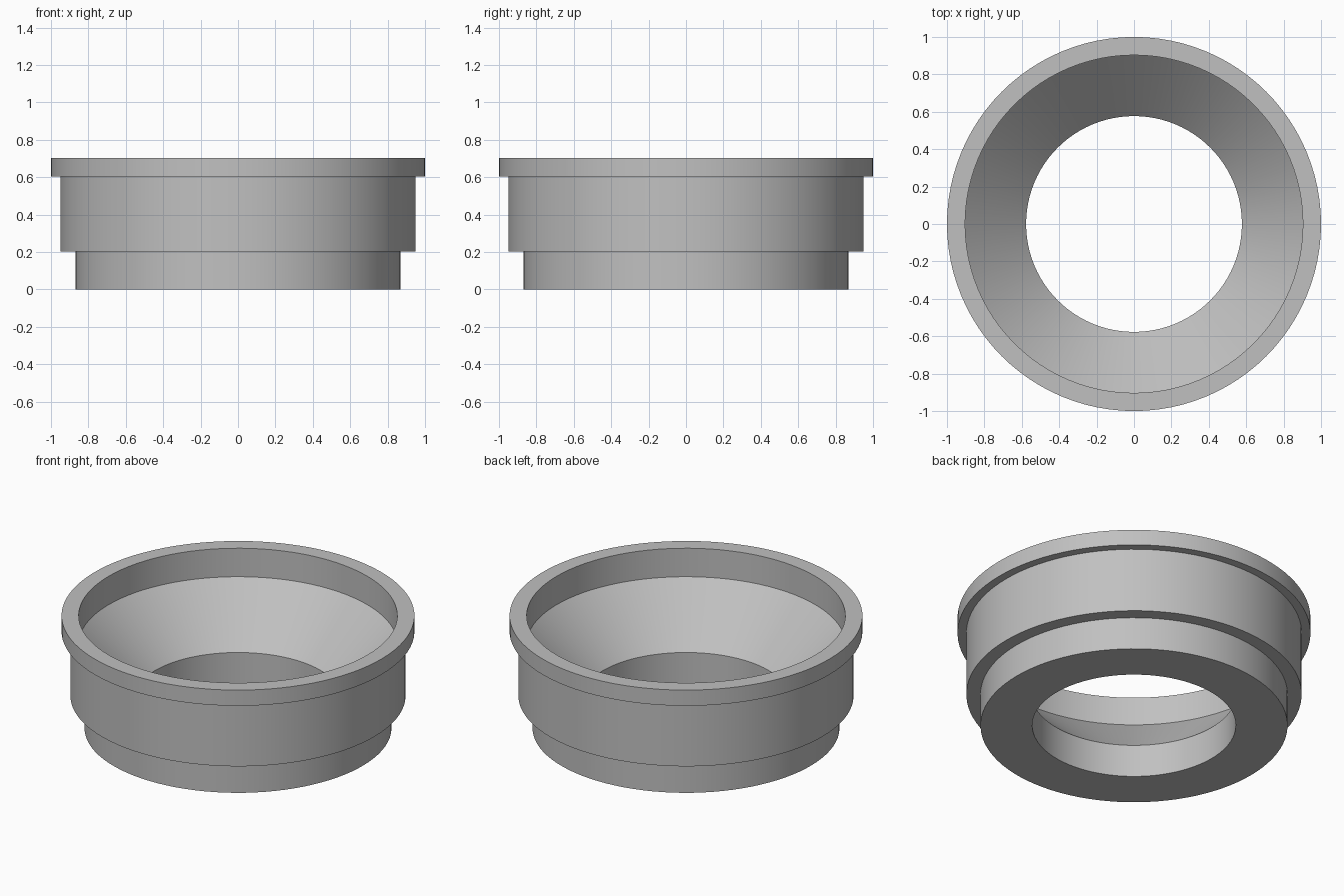
import bpy
import bmesh
import math
from mathutils import Matrix

cube = bpy.data.objects.get("Cube")
if cube:
    bpy.data.objects.remove(cube, do_unlink=True)

SEGMENTS = 96

# Single grey finish
grey = bpy.data.materials.new("plain grey")
grey.use_nodes = True
colour = (0.53, 0.53, 0.53, 1.0)
grey.diffuse_color = colour
grey.node_tree.nodes["Principled BSDF"].inputs["Base Color"].default_value = colour


def lathe(name, profile, material):
    """Revolve a closed (radius, height) profile about the z axis."""
    bm = bmesh.new()
    rings = []
    for i in range(SEGMENTS):
        turn = Matrix.Rotation(math.tau * i / SEGMENTS, 3, "Z")
        rings.append([bm.verts.new(turn @ Matrix.Identity(3).col[0] * r) for r, z in profile])
        for vert, (r, z) in zip(rings[-1], profile):
            vert.co.z = z
    count = len(profile)
    for i, ring in enumerate(rings):
        following = rings[(i + 1) % SEGMENTS]
        for j in range(count):
            k = (j + 1) % count
            bm.faces.new((ring[j], following[j], following[k], ring[k]))
    bmesh.ops.recalc_face_normals(bm, faces=bm.faces)
    mesh = bpy.data.meshes.new(name)
    bm.to_mesh(mesh)
    bm.free()
    mesh.materials.append(material)
    obj = bpy.data.objects.new(name, mesh)
    bpy.context.collection.objects.link(obj)
    return obj


# Stepped outer wall, flat rim, then the funnel bore
profile = [
    (0.87, 0.0), (0.87, 0.203), (0.95, 0.203), (0.95, 0.605),
    (1.0, 0.605), (1.0, 0.703),
    (0.903, 0.703), (0.903, 0.525), (0.577, 0.203), (0.577, 0.0),
]
ring = lathe("stepped_funnel_ring", profile, grey)

# Smooth round walls with crisp steps
bpy.ops.object.select_all(action="DESELECT")
ring.select_set(True)
bpy.context.view_layer.objects.active = ring
bpy.ops.object.shade_smooth_by_angle(angle=math.radians(30))
